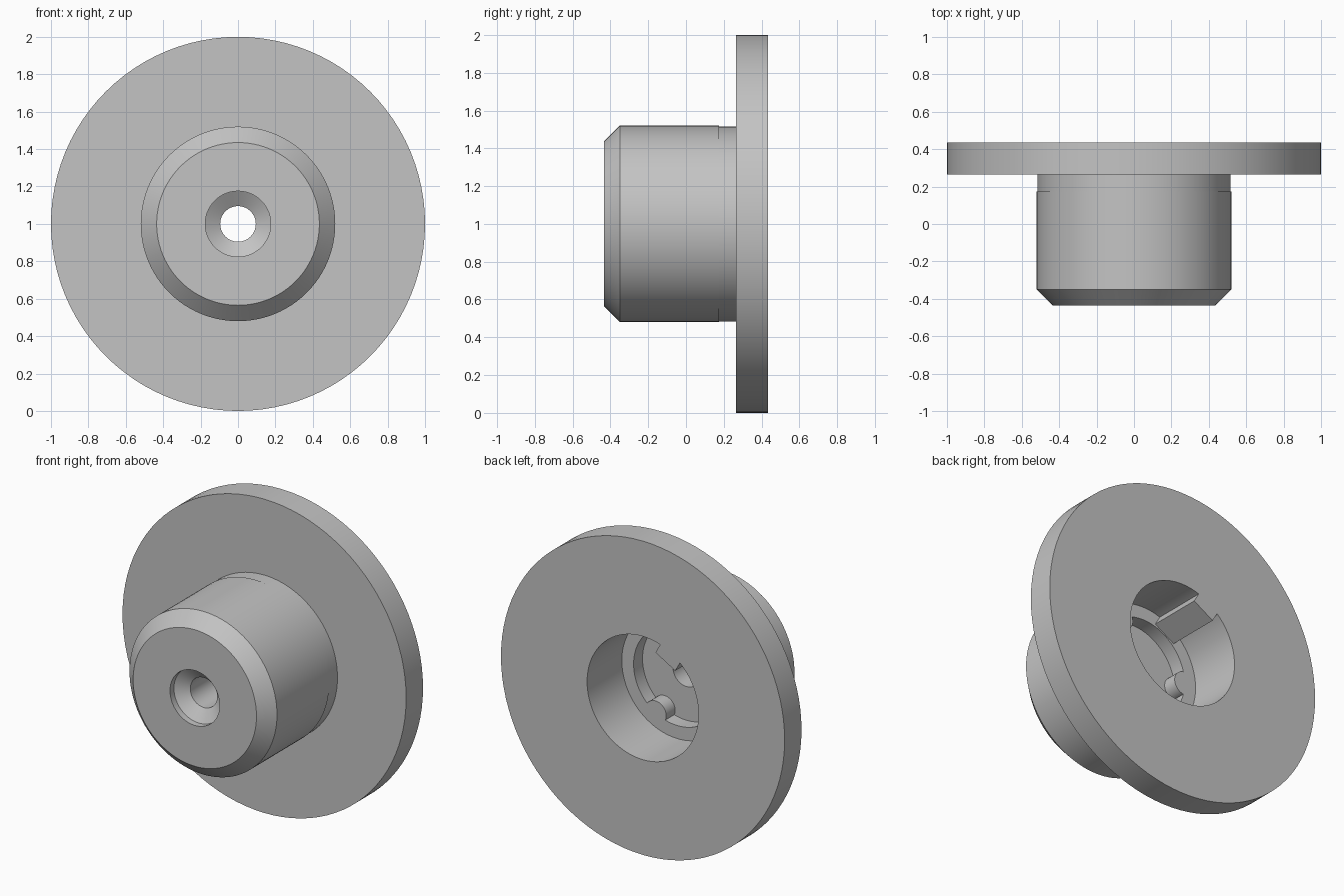
import bpy, bmesh, math
from mathutils import Matrix, Vector

cube = bpy.data.objects.get("Cube")
if cube:
    bpy.data.objects.remove(cube, do_unlink=True)

AXIS = Vector((0, 0, 1))            # centre of the turned part
BACK, FRONT = 0.435, -0.435
FLANGE_FRONT = 0.265
LEDGE, FLOOR = 0.085, -0.005        # depths inside the rear bore
BORE_R, RECESS_R = 0.393, 0.31

grey = bpy.data.materials.new("plain_grey")
grey.use_nodes = True
grey.diffuse_color = (0.55, 0.55, 0.55, 1)
grey.node_tree.nodes["Principled BSDF"].inputs["Base Color"].default_value = (0.55, 0.55, 0.55, 1)


def finish(name, bm):
    """Turn a bmesh into a shaded object."""
    bmesh.ops.recalc_face_normals(bm, faces=bm.faces)
    mesh = bpy.data.meshes.new(name)
    bm.to_mesh(mesh)
    bm.free()
    mesh.materials.append(grey)
    obj = bpy.data.objects.new(name, mesh)
    bpy.context.collection.objects.link(obj)
    bpy.ops.object.select_all(action='DESELECT')
    obj.select_set(True)
    bpy.context.view_layer.objects.active = obj
    bpy.ops.object.shade_smooth_by_angle(angle=math.radians(30))
    return obj


def lathe(name, profile, steps=96):
    """Revolve a closed (radius, y) profile around the y axis."""
    bm = bmesh.new()
    verts = [bm.verts.new((r, y, 0)) for r, y in profile]
    edges = [bm.edges.new((v, verts[i - 1])) for i, v in enumerate(verts)]
    bmesh.ops.spin(bm, geom=verts + edges, cent=(0, 0, 0), axis=(0, 1, 0),
                   angle=math.tau, steps=steps)
    bmesh.ops.remove_doubles(bm, verts=bm.verts, dist=1e-4)
    bmesh.ops.translate(bm, verts=bm.verts, vec=AXIS)
    return finish(name, bm)


def radial(angle, radius, y):
    """Place local x outward at an angle around the axis."""
    return (Matrix.Translation(AXIS) @ Matrix.Rotation(-math.radians(angle), 4, 'Y')
            @ Matrix.Translation((radius, y, 0)))


# Flange and hub, with countersunk front hole and stepped rear bore
lathe("flanged_hub", [
    (1.0, BACK), (1.0, FLANGE_FRONT),
    (0.516, FLANGE_FRONT), (0.516, 0.175), (0.52, 0.175),
    (0.52, -0.35), (0.435, FRONT),
    (0.175, FRONT), (0.175, -0.395), (0.095, -0.345),
    (0.095, FLOOR), (RECESS_R, FLOOR), (RECESS_R, LEDGE),
    (BORE_R, LEDGE), (BORE_R, BACK),
])

# Flat key along the bore wall
key_inner, key_outer = 0.317, 0.395
bm = bmesh.new()
bmesh.ops.create_cube(bm, size=1)
bmesh.ops.scale(bm, verts=bm.verts, vec=(key_outer - key_inner, BACK - LEDGE, 0.16))
bm.transform(radial(120, (key_inner + key_outer) / 2, (BACK + LEDGE) / 2))
finish("bore_key", bm)

# Rounded lugs around the recess
for i, angle in enumerate((60, 180, 300)):
    bm = bmesh.new()
    bmesh.ops.create_cone(bm, cap_ends=True, segments=32, radius1=0.075,
                          radius2=0.075, depth=LEDGE - FLOOR)
    bm.transform(radial(angle, RECESS_R, (LEDGE + FLOOR) / 2)
                 @ Matrix.Rotation(math.pi / 2, 4, 'X'))
    finish(f"recess_lug_{i + 1}", bm)
